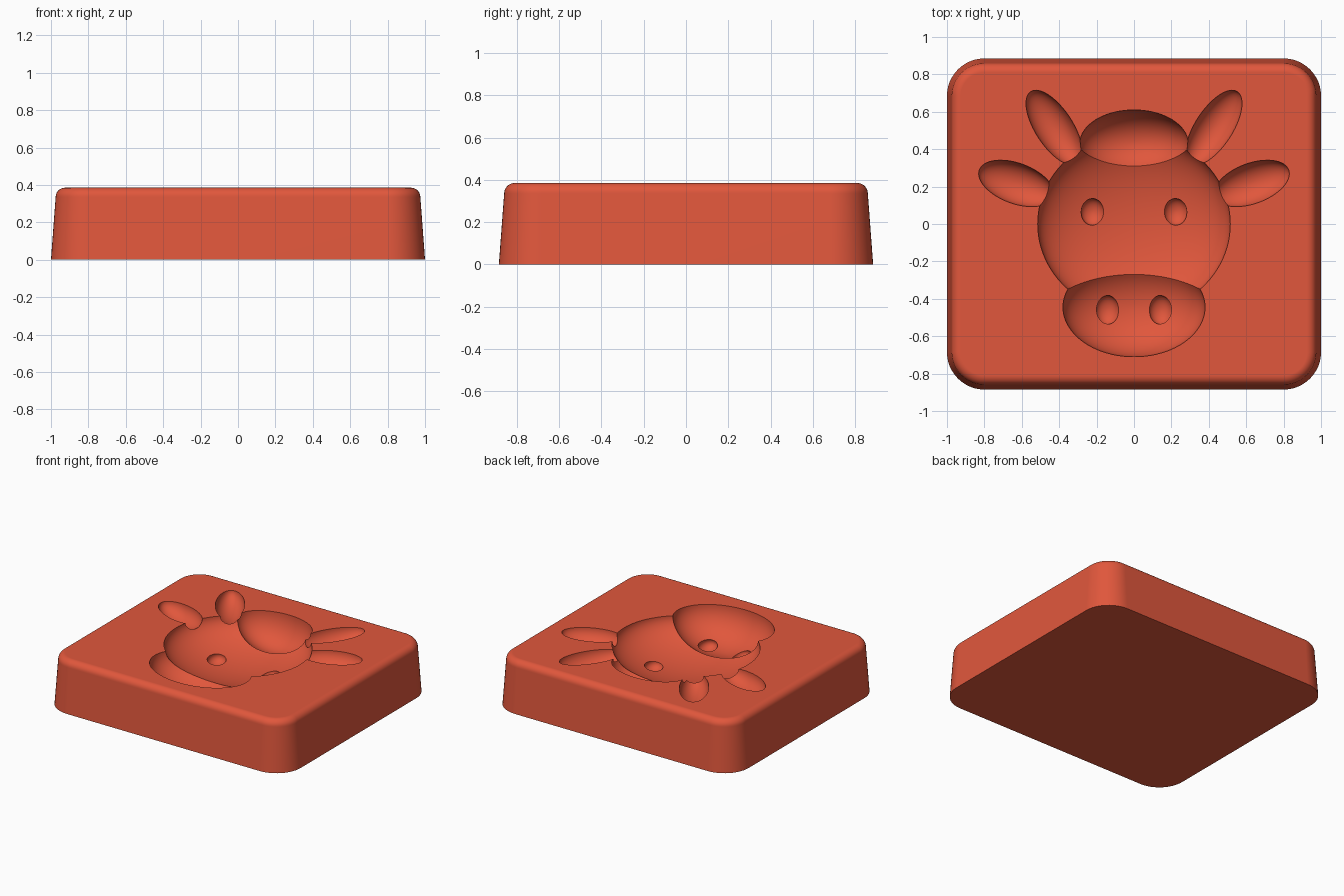
import bpy, bmesh, math
from mathutils import Matrix, Vector

cube = bpy.data.objects.get("Cube")
if cube:
    bpy.data.objects.remove(cube, do_unlink=True)

TOP = 0.385            # height of the block
HALF_X, HALF_Y = 1.0, 0.885
CORNER = 0.2
FILLET = 0.05
DRAFT = 0.025          # inward lean of the walls

red = bpy.data.materials.new("clay_red")
red.use_nodes = True
colour = (0.75, 0.095, 0.045, 1)
red.diffuse_color = colour
red.node_tree.nodes["Principled BSDF"].inputs["Base Color"].default_value = colour


def make_object(name, bm):
    mesh = bpy.data.meshes.new(name)
    bm.to_mesh(mesh)
    bm.free()
    mesh.materials.append(red)
    obj = bpy.data.objects.new(name, mesh)
    bpy.context.collection.objects.link(obj)
    return obj


def rounded_ring(bm, inset, z, steps=12):
    """One rounded rectangle of vertices, drawn in by the inset."""
    r = CORNER - inset
    ring = []
    for i, (sx, sy) in enumerate([(1, 1), (-1, 1), (-1, -1), (1, -1)]):
        for k in range(steps + 1):
            a = math.pi / 2 * (i + k / steps)
            ring.append(bm.verts.new((sx * (HALF_X - CORNER) + r * math.cos(a),
                                      sy * (HALF_Y - CORNER) + r * math.sin(a), z)))
    return ring


# Block: drafted walls with a rounded upper edge
bm = bmesh.new()
profile = [(0, 0)]
for k in range(9):
    a = math.pi / 2 * k / 8
    profile.append((DRAFT + FILLET * (1 - math.cos(a)), TOP - FILLET + FILLET * math.sin(a)))
rings = [rounded_ring(bm, inset, z) for inset, z in profile]
for low, high in zip(rings, rings[1:]):
    n = len(low)
    for i in range(n):
        j = (i + 1) % n
        bm.faces.new((low[i], low[j], high[j], high[i]))
bm.faces.new(rings[-1])
bm.faces.new(rings[0][::-1])
bmesh.ops.recalc_face_normals(bm, faces=bm.faces)
block = make_object("mould_block", bm)


def hollow(name, x, y, radii, angle=0, depth=0, segments=64, rings=39):
    """Ellipsoid cutter with its centre sunk below the top by depth."""
    bm = bmesh.new()
    place = (Matrix.Translation((x, y, TOP - depth))
             @ Matrix.Rotation(math.radians(angle), 4, 'Z')
             @ Matrix.Diagonal(Vector(radii)).to_4x4())
    bmesh.ops.create_uvsphere(bm, u_segments=segments, v_segments=rings, radius=1, matrix=place)
    cutter = make_object(name, bm)
    cutter.hide_render = True
    return cutter


# Face hollows
cutters = [
    hollow("head_hollow", 0, 0, (0.515, 0.48, 0.21), segments=96, rings=59),
    hollow("forelock_hollow", 0, 0.43, (0.29, 0.18, 0.215)),
    hollow("muzzle_hollow", 0, -0.445, (0.38, 0.265, 0.232), segments=80),
]
for side, s in (("left", 1), ("right", -1)):
    cutters += [
        hollow(side + "_horn_hollow", s * 0.427, 0.515, (0.23, 0.10, 0.10), s * 57),
        hollow(side + "_ear_hollow", s * 0.63, 0.217, (0.21, 0.108, 0.10), s * 20),
        hollow(side + "_eye_hollow", s * 0.223, 0.065, (0.062, 0.072, 0.05),
               depth=0.187, segments=32, rings=19),
        hollow(side + "_nostril_hollow", s * 0.143, -0.46, (0.062, 0.079, 0.05),
               depth=0.216, segments=32, rings=19),
    ]

# Carve every hollow, then discard the cutters
bpy.ops.object.select_all(action='DESELECT')
bpy.context.view_layer.objects.active = block
block.select_set(True)
for cutter in cutters:
    mod = block.modifiers.new(cutter.name, 'BOOLEAN')
    mod.operation = 'DIFFERENCE'
    mod.solver = 'EXACT'
    mod.object = cutter
    bpy.ops.object.modifier_apply(modifier=mod.name)
    bpy.data.objects.remove(cutter, do_unlink=True)

# Smooth curves, crisp rims, flat top
bpy.ops.object.shade_smooth_by_angle(angle=math.radians(30))
weighted = block.modifiers.new("even_shading", 'WEIGHTED_NORMAL')
weighted.keep_sharp = True
